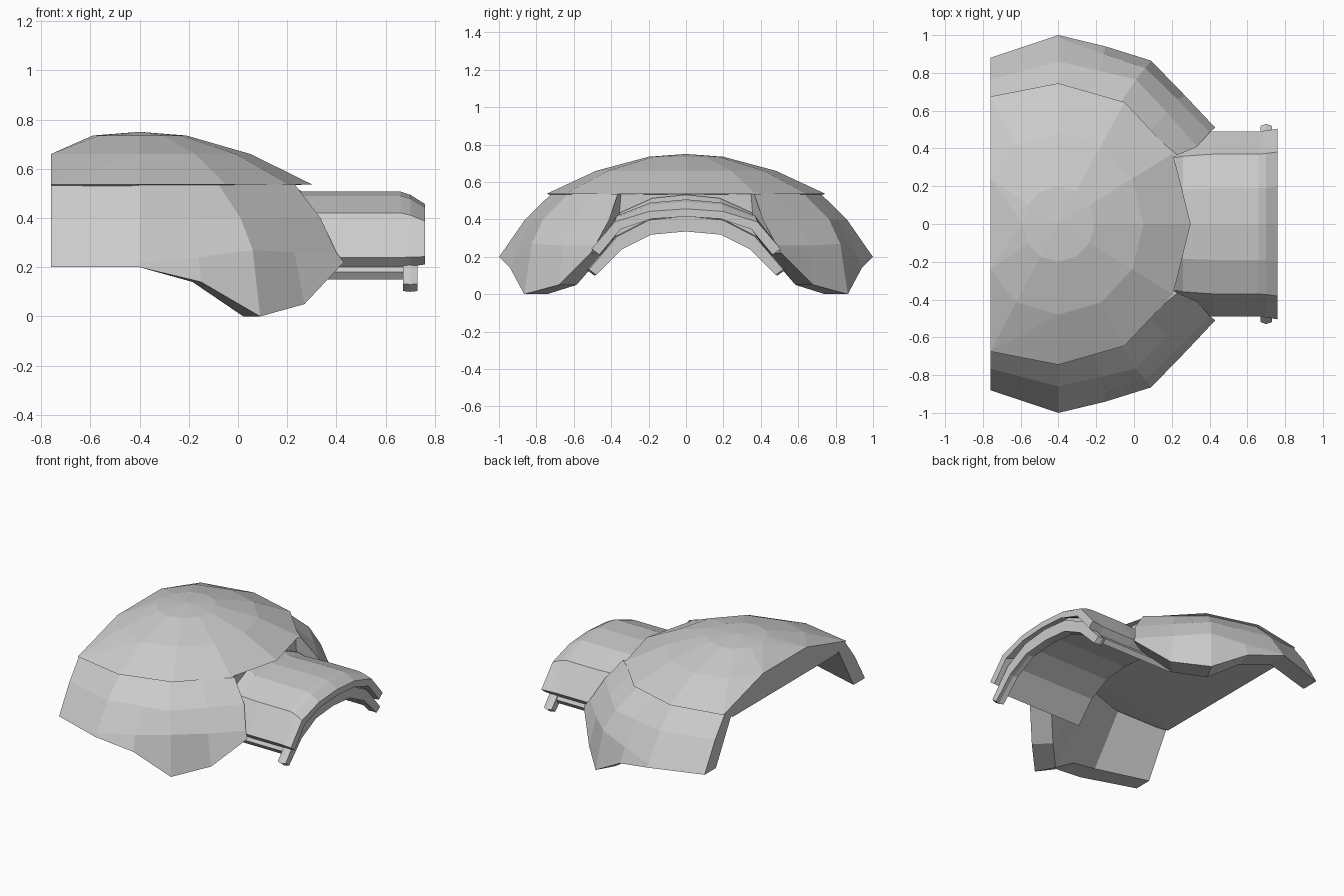
import bpy, bmesh
from math import sin, cos, pi

cube = bpy.data.objects.get("Cube")
if cube:
    bpy.data.objects.remove(cube)

grey = bpy.data.materials.new("plain_grey")
grey.use_nodes = True
COLOUR = (0.6, 0.6, 0.6, 1)
grey.diffuse_color = COLOUR
grey.node_tree.nodes["Principled BSDF"].inputs["Base Color"].default_value = COLOUR

CUT = -0.76    # flat side of the pad
MID = -0.4     # centre of the dome
RIM = 0.537    # height of the dome's rim
SILL = 0.485   # lower edge of the dome's flat side


def finish(name, bm):
    bmesh.ops.recalc_face_normals(bm, faces=bm.faces[:])
    mesh = bpy.data.meshes.new(name)
    bm.to_mesh(mesh)
    bm.free()
    mesh.materials.append(grey)
    obj = bpy.data.objects.new(name, mesh)
    bpy.context.collection.objects.link(obj)
    return obj


def loft(name, loops):
    """Skin a row of closed loops and cap both ends."""
    bm = bmesh.new()
    rows = [[bm.verts.new(p) for p in loop] for loop in loops]
    n = len(rows[0])
    for a, b in zip(rows, rows[1:]):
        for i in range(n):
            j = (i + 1) % n
            bm.faces.new((a[i], a[j], b[j], b[i]))
    bm.faces.new(rows[0])
    bm.faces.new(rows[-1][::-1])
    return finish(name, bm)


def arch(name, outer, inner, stations, base=0.255):
    """Arched shell along x; stations are (x, width scale, rise scale above base)."""
    def full(half):
        return [(-y, z) for y, z in half[:0:-1]] + half
    ring = full(outer) + full(inner)[::-1]
    return loft(name, [[(x, y * w, base + (z - base) * h) for y, z in ring]
                       for x, w, h in stations])


# Domed cap, closed underneath and along the cut side
bm = bmesh.new()
bm.verts.new((MID, 0, 0.75))
for side in (-1, 1):
    bm.verts.new((CUT, 0.675 * side, RIM))
    bm.verts.new((CUT, 0.57 * side, SILL))
for rx, ry, z in ((0.19, 0.2, 0.735), (0.45, 0.48, 0.66), (0.7, 0.745, RIM)):
    for k in range(12):
        a = k * pi / 6
        bm.verts.new((max(CUT, MID + rx * cos(a)), ry * sin(a), z))
hull = bmesh.ops.convex_hull(bm, input=bm.verts[:])
junk = {g for g in hull["geom_interior"] + hull["geom_unused"]
        if isinstance(g, bmesh.types.BMVert)}
bmesh.ops.delete(bm, geom=list(junk), context='VERTS')
bmesh.ops.dissolve_limit(bm, angle_limit=0.01, verts=bm.verts[:], edges=bm.edges[:])
finish("dome_cap", bm)

# Side skirts: columns from the cut side round to the sleeve, top to bottom
columns = [
    [(CUT, .66, .54), (CUT, .765, .4), (CUT, .87, .22), (CUT, .88, .2)],
    [(MID, .72, .54), (MID, .86, .4), (MID, .985, .22), (MID, 1, .2)],
    [(-.22, .67, .54), (-.18, .81, .4), (-.16, .9, .24), (-.15, .94, .14)],
    [(-.08, .63, .54), (.01, .765, .4), (.06, .825, .27), (.09, .865, 0)],
    [(.08, .49, .54), (.175, .59, .4), (.23, .66, .26), (.27, .68, .05)],
    [(.23, .365, .54), (.335, .41, .4), (.4, .485, .26), (.43, .51, .22)],
]
for name, side in (("left_skirt", 1), ("right_skirt", -1)):
    loops = []
    for col in columns:
        # the inside is a straight slope from the bottom up to the dome
        inner = [(x if x == CUT else MID + (x - MID) * 0.86, y * 0.86, z)
                 for x, y, z in (col[-1], col[0])]
        loops.append([(x, y * side, min(z, RIM)) for x, y, z in col + inner])
    loft(name, loops)

# Arm sleeve with a drooping lip
arch("arm_sleeve",
     [(0, .507), (.19, .49), (.37, .42), (.49, .24)],
     [(0, .455), (.18, .44), (.34, .37), (.45, .2)],
     [(.1, .95, 1.1), (.22, .95, 1.1), (.26, .97, 1), (.42, 1, 1),
      (.66, 1, 1), (.7, 1.01, .95), (.76, 1.03, .8)])

# Collar that fills the space between sleeve and dome
arch("sleeve_collar",
     [(0, RIM), (.2, RIM), (.35, RIM), (.41, .4)],
     [(0, .46), (.18, .45), (.32, .39), (.38, .3)],
     [(.14, 1, 1), (.2, 1, 1)])

# Inner lining and its end ring
arch("sleeve_lining",
     [(0, .455), (.18, .435), (.345, .36), (.465, .18)],
     [(0, .385), (.17, .365), (.32, .29), (.445, .15)],
     [(.08, 1, 1), (.69, 1, 1)])
arch("end_ring",
     [(0, .42), (.2, .4), (.375, .31), (.53, .13)],
     [(0, .337), (.19, .32), (.35, .24), (.49, .1)],
     [(.67, .98, .98), (.7, 1, 1), (.73, .98, .98)])
